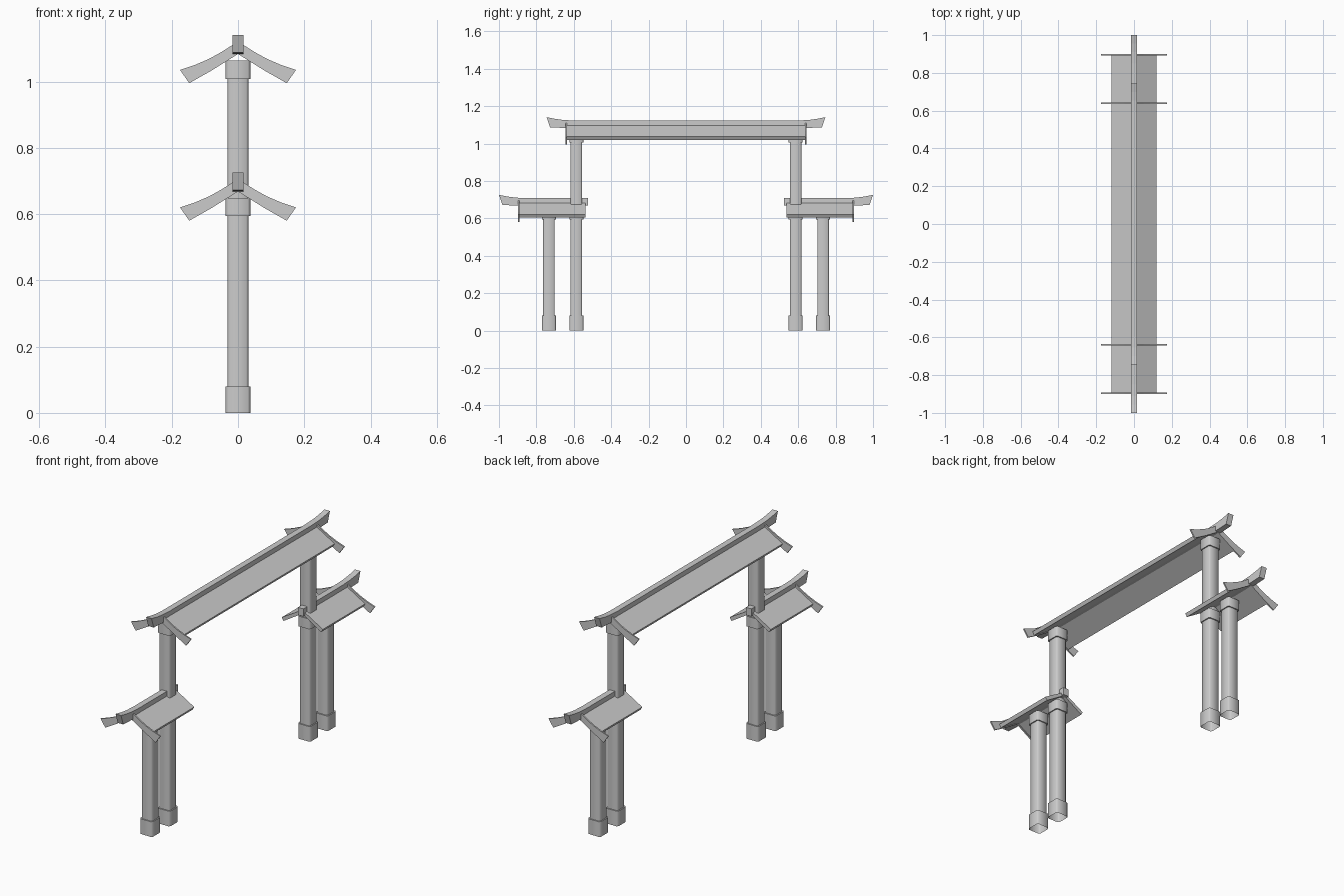
import bpy
import bmesh
from mathutils import Vector

cube = bpy.data.objects.get("Cube")
if cube:
    bpy.data.objects.remove(cube, do_unlink=True)

GREY = (0.6, 0.6, 0.6, 1)
stone = bpy.data.materials.new("plain_grey")
stone.use_nodes = True
stone.diffuse_color = GREY
stone.node_tree.nodes["Principled BSDF"].inputs["Base Color"].default_value = GREY

TOP_DROP = 0.415  # height difference between main and side roofs


def finish(name, bm, smooth=False):
    bmesh.ops.recalc_face_normals(bm, faces=bm.faces[:])
    mesh = bpy.data.meshes.new(name)
    bm.to_mesh(mesh)
    bm.free()
    obj = bpy.data.objects.new(name, mesh)
    bpy.context.collection.objects.link(obj)
    mesh.materials.append(stone)
    if smooth:
        bpy.ops.object.select_all(action='DESELECT')
        obj.select_set(True)
        bpy.context.view_layer.objects.active = obj
        bpy.ops.object.shade_smooth_by_angle(angle=1.0)
    return obj


def extrude(name, points, offset):
    """Extrude a closed outline of 3D points along an offset."""
    bm = bmesh.new()
    face = bm.faces.new([bm.verts.new(p) for p in points])
    grown = bmesh.ops.extrude_face_region(bm, geom=[face], use_keep_orig=True)
    moved = [v for v in grown["geom"] if isinstance(v, bmesh.types.BMVert)]
    bmesh.ops.translate(bm, verts=moved, vec=Vector(offset))
    return finish(name, bm)


def square_column(name, y, half, z0, z1, open_bottom=False):
    """Square column with softened upright edges."""
    bm = bmesh.new()
    bmesh.ops.create_cube(bm, size=1)
    for v in bm.verts:
        v.co = (v.co.x * 2 * half, y + v.co.y * 2 * half, z1 if v.co.z > 0 else z0)
    upright = [e for e in bm.edges if abs(e.verts[0].co.z - e.verts[1].co.z) > 0.01]
    bmesh.ops.bevel(bm, geom=upright, offset=half * 0.2, segments=1, affect='EDGES')
    if open_bottom:
        low = [f for f in bm.faces if all(v.co.z < z0 + 0.001 for v in f.verts)]
        bmesh.ops.delete(bm, geom=low, context='FACES_ONLY')
    return finish(name, bm, smooth=True)


def mirrored_outline(top, bottom):
    """Close a symmetric outline; both lists run from the middle to the right."""
    right = top + bottom[::-1]
    left = [(-x, z) for x, z in right[1:-1]]
    return right + left[::-1]


ROOF = mirrored_outline([(0, 1.107), (0.12, 1.037)], [(0, 1.088), (0.11, 1.02)])
GABLE = mirrored_outline(
    [(0, 1.117), (0.017, 1.11), (0.05, 1.089), (0.086, 1.069), (0.13, 1.05), (0.175, 1.035)],
    [(0, 1.083), (0.08, 1.033), (0.147, 0.995)])
# Upturned ridge end: (distance from the tip, height)
TIP_TOP = [(0.15, 1.123), (0.09, 1.126), (0.045, 1.132), (0, 1.141)]
TIP_LOW = [(0.018, 1.087), (0.08, 1.084), (0.15, 1.083)]


def roof(name, y0, y1, drop):
    pts = [(x, y0, z - drop) for x, z in ROOF]
    extrude(name, pts, (0, y1 - y0, 0))


def gable_board(name, y, drop):
    pts = [(x, y - 0.004, z - drop) for x, z in GABLE]
    extrude(name, pts, (0, 0.008, 0))


def ridge(name, outline, drop):
    pts = [(-0.016, y, z - drop) for y, z in outline]
    extrude(name, pts, (0.032, 0, 0))


# Main roof with a ridge turned up at both ends
roof("main_roof", -0.637, 0.637, 0)
tip = TIP_TOP + TIP_LOW
main_tip = [(0.745 - d, z) for d, z in tip]
ridge("main_ridge", main_tip + [(-y, z) for y, z in main_tip[::-1]], 0)

for side, label in ((-1, "front"), (1, "back")):
    # Side roof
    gable_board(label + "_main_gable_board", side * 0.64, 0)
    gable_board(label + "_side_gable_board", side * 0.895, TOP_DROP)
    roof(label + "_side_roof", side * 0.537, side * 0.893, TOP_DROP)
    side_tip = [(side * (1 - d), z) for d, z in tip]
    inner = [(side * 0.523, 1.083), (side * 0.523, 1.123)]
    ridge(label + "_side_ridge", side_tip + inner, TOP_DROP)

    # Posts with a foot and collars
    for kind, y, top in (("inner", 0.586, 1.05), ("outer", 0.733, 0.64)):
        name = label + "_" + kind
        square_column(name + "_post", side * y, 0.031, 0.07, top)
        square_column(name + "_foot", side * y, 0.037, 0, 0.08, open_bottom=True)
        square_column(name + "_collar", side * y, 0.037, 0.594, 0.648)
    square_column(label + "_top_collar", side * 0.586, 0.037, 1.007, 1.063)
